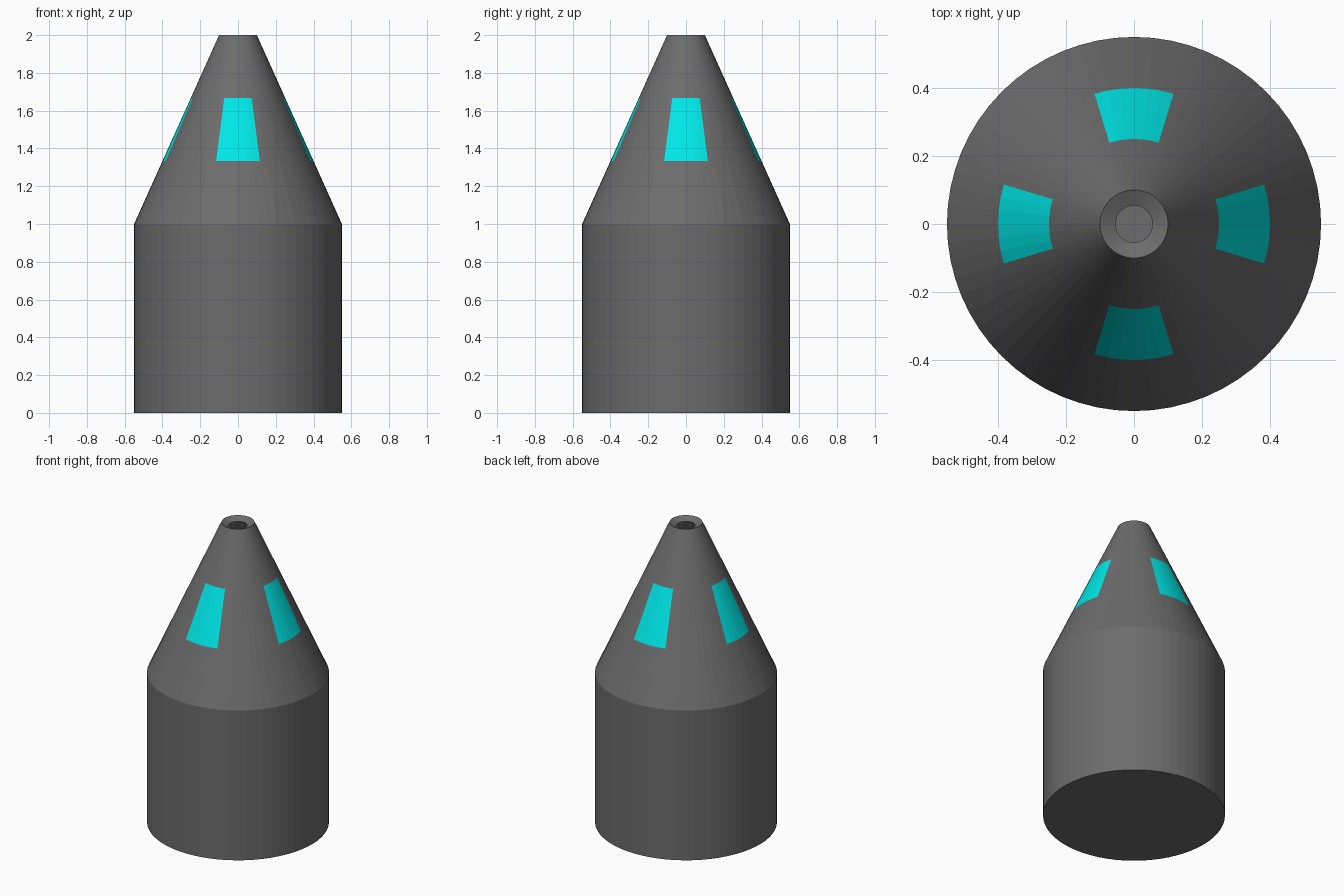
import bpy
import bmesh
from math import cos, sin, tau

cube = bpy.data.objects.get("Cube")
if cube:
    bpy.data.objects.remove(cube, do_unlink=True)

SEGMENTS = 64
WINDOW_HALF = 3          # window half width, in segments
BASE_RADIUS, TIP_RADIUS = 0.55, 0.10


def make_material(name, colour):
    mat = bpy.data.materials.new(name)
    mat.use_nodes = True
    mat.diffuse_color = colour
    mat.node_tree.nodes["Principled BSDF"].inputs["Base Color"].default_value = colour
    return mat


def cone_ring(t):
    """Radius and height at fraction t along the nose cone."""
    return BASE_RADIUS + (TIP_RADIUS - BASE_RADIUS) * t, 1 + t


# Body profile: straight wall, then the cone split into thirds
profile = [(BASE_RADIUS, 0)] + [cone_ring(i / 3) for i in range(4)]

bm = bmesh.new()
rings = []
for radius, z in profile:
    rings.append([bm.verts.new((radius * cos(tau * i / SEGMENTS),
                                radius * sin(tau * i / SEGMENTS), z))
                  for i in range(SEGMENTS)])

# Closed floor, open tip
bm.faces.new(reversed(rings[0]))

# Walls, with four windows in the middle band of the cone
quarter = SEGMENTS // 4
for band, (low, high) in enumerate(zip(rings, rings[1:])):
    for i in range(SEGMENTS):
        j = (i + 1) % SEGMENTS
        face = bm.faces.new((low[i], low[j], high[j], high[i]))
        in_window = (i + WINDOW_HALF) % quarter < 2 * WINDOW_HALF
        face.material_index = 1 if band == 2 and in_window else 0

mesh = bpy.data.meshes.new("capsule_body")
bm.to_mesh(mesh)
bm.free()
mesh.materials.append(make_material("dark grey", (0.15, 0.15, 0.15, 1)))
mesh.materials.append(make_material("cyan window", (0.0, 0.8, 0.8, 1)))

body = bpy.data.objects.new("capsule_body", mesh)
bpy.context.collection.objects.link(body)

# Wall thickness, seen at the open tip
shell = body.modifiers.new("shell", "SOLIDIFY")
shell.thickness = 0.05
shell.offset = -1
